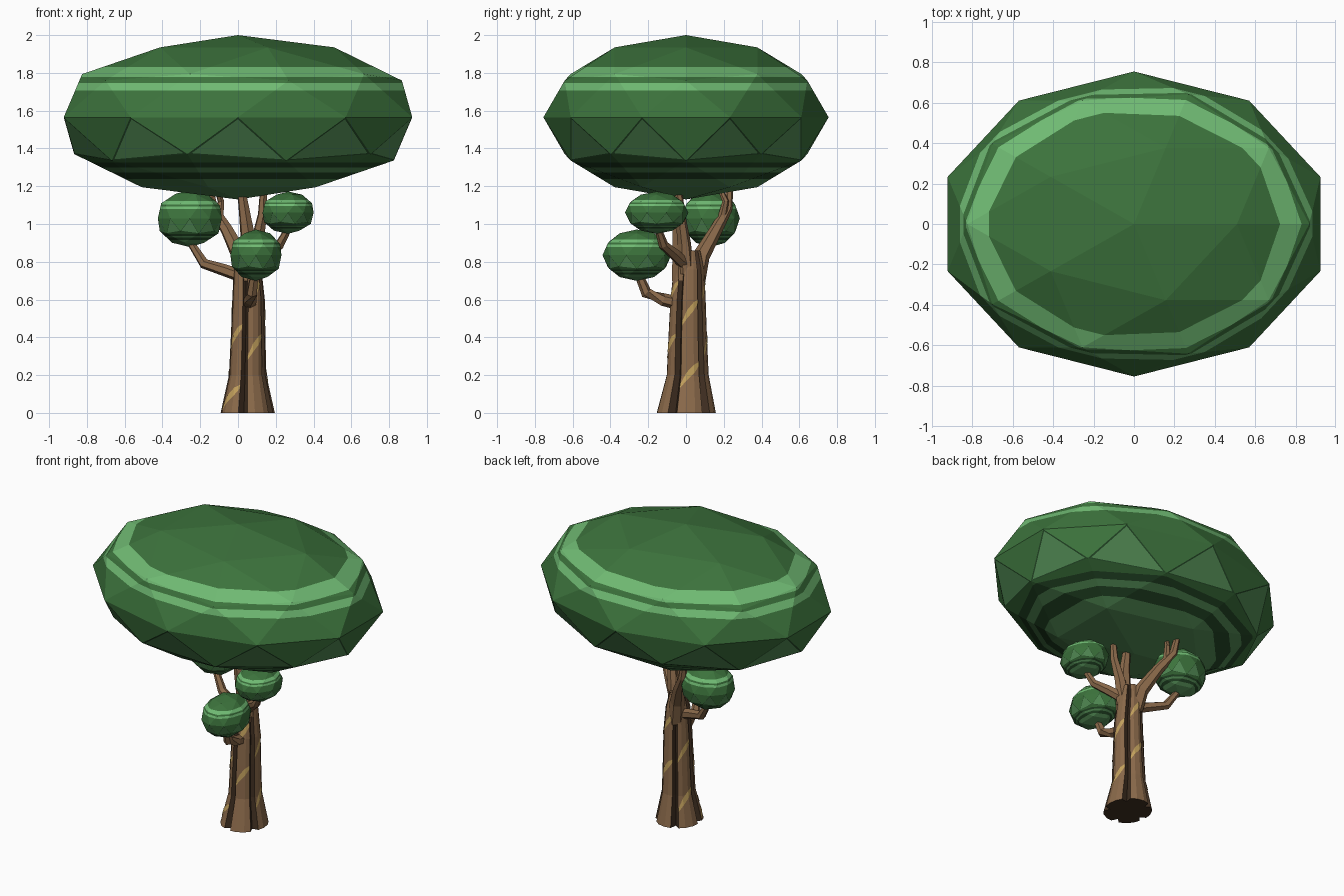
import bpy, bmesh
from math import sin, cos, radians
from mathutils import Vector

if "Cube" in bpy.data.objects:
    bpy.data.objects.remove(bpy.data.objects["Cube"])


def material(name, rgb):
    m = bpy.data.materials.new(name)
    m.diffuse_color = (*rgb, 1)
    m.use_nodes = True
    m.node_tree.nodes["Principled BSDF"].inputs["Base Color"].default_value = m.diffuse_color
    return m


LEAF = material("leaf", (.045, .17, .045))
LIGHT = material("leaf_light", (.16, .49, .17))
DARK = material("leaf_dark", (.018, .065, .02))
MID = material("leaf_mid", (.085, .26, .09))
BARK = material("bark", (.26, .145, .07))
GROOVE = material("bark_dark", (.05, .028, .015))
STRIPE = material("bark_stripe", (.55, .36, .11))


def finish(name, bm, mats, normals=True):
    if normals:
        bmesh.ops.recalc_face_normals(bm, faces=bm.faces)
    me = bpy.data.meshes.new(name)
    bm.to_mesh(me)
    bm.free()
    for m in mats:
        me.materials.append(m)
    ob = bpy.data.objects.new(name, me)
    bpy.context.collection.objects.link(ob)
    return ob


# Leaf clump: squashed icosphere with zigzag triangles and horizontal bands
def clump(name, center, size):
    bpy.ops.mesh.primitive_ico_sphere_add(subdivisions=2, radius=1)
    src = bpy.context.object
    bm = bmesh.new()
    bm.from_mesh(src.data)
    bpy.data.objects.remove(src)
    for f in bm.faces:
        f.material_index = 0
    # triangles hanging from the equator, each with a dark border
    tri = [f for f in bm.faces
           if sum(abs(v.co.z) < .01 for v in f.verts) == 1
           and all(v.co.z < .01 for v in f.verts)]
    rim = bmesh.ops.inset_individual(bm, faces=tri, thickness=.026)["faces"]
    for f in tri:
        f.material_index = 3
    for f in rim:
        f.material_index = 2
    # bands: lower limit, upper limit, material slot
    bands = [(.49, .61, 1), (.42, .49, 0), (.325, .42, 1),
             (-.61, -.55, 2), (-.67, -.61, 3), (-.75, -.67, 2), (-1, -.75, 3)]
    for z in sorted({b[0] for b in bands} | {b[1] for b in bands}):
        if z > -1:
            geom = bm.verts[:] + bm.edges[:] + bm.faces[:]
            bmesh.ops.bisect_plane(bm, geom=geom, dist=1e-5,
                                   plane_co=(0, 0, z), plane_no=(0, 0, 1))
    for f in bm.faces:
        z = f.calc_center_median().z
        for lo, hi, slot in bands:
            if lo < z < hi:
                f.material_index = slot
    for v in bm.verts:
        v.co = Vector(a * b + c for a, b, c in zip(v.co, size, center))
    finish(name, bm, (LEAF, LIGHT, DARK, MID))


clump("canopy", (0, 0, 1.565), (.97, .755, .435))
clump("left_clump", (-.255, .13, 1.03), (.178, .155, .152))
clump("right_clump", (.265, -.155, 1.06), (.142, .168, .112))
clump("front_clump", (.095, -.26, .835), (.142, .182, .136))

# Trunk: five lobes separated by dark grooves, flared at the foot
# rows: z, centre x, centre y, radius x, radius y
ROWS = [(0, .05, 0, .145, .158), (.2, .05, .008, .1, .112),
        (.42, .053, .008, .092, .102), (.6, .055, .01, .087, .094),
        (.76, .05, .015, .074, .082), (.86, .05, .015, .05, .06)]
LOBE = [(10, .98), (26, 1), (46, 1), (62, .98), (72, .74)]
RING = [(radians(k * 72 - 100 + a), r) for k in range(5) for a, r in LOBE]


def on_trunk(i, z, grow=1):
    a, r = RING[i % len(RING)]
    for p, q in zip(ROWS, ROWS[1:]):
        if z <= q[0]:
            break
    t = (z - p[0]) / (q[0] - p[0])
    cx, cy, rx, ry = (p[k] + (q[k] - p[k]) * t for k in range(1, 5))
    return Vector((cx + rx * r * grow * cos(a), cy + ry * r * grow * sin(a), z))


bm = bmesh.new()
n = len(RING)
rings = [[bm.verts.new(on_trunk(i, row[0])) for i in range(n)] for row in ROWS]
for lo, hi in zip(rings, rings[1:]):
    for i in range(n):
        j = (i + 1) % n
        f = bm.faces.new((lo[i], lo[j], hi[j], hi[i]))
        f.material_index = int(i % 5 in (3, 4))
bm.faces.new(rings[0]).material_index = 1
bm.faces.new(rings[-1])
finish("trunk", bm, (BARK, GROOVE))

# Slanted pale bark streaks lying on the trunk lobes
bm = bmesh.new()
for lobe, z0 in [(0, .28), (1, .13), (1, .46), (2, .3), (3, .1), (3, .42),
                 (4, .01), (4, .33), (0, .56), (2, .6)]:
    low, high = [], []
    for k in range(4):
        z = z0 + .04 * k
        i = lobe * 5 + k
        low.append(bm.verts.new(on_trunk(i, z, 1.02)))
        high.append(bm.verts.new(on_trunk(i, z + (.02 if k in (0, 3) else .045), 1.02)))
    for k in range(3):
        bm.faces.new((low[k], low[k + 1], high[k + 1], high[k]))
finish("bark_streaks", bm, (STRIPE,), normals=False)


# Branches: tapered six-sided tubes with bends
def branch(name, points, sides=6):
    bm = bmesh.new()
    pts = [Vector(p[:3]) for p in points]
    rings = []
    for k, p in enumerate(pts):
        d = pts[min(k + 1, len(pts) - 1)] - pts[max(k - 1, 0)]
        d.normalize()
        u = d.cross(Vector((.35, .94, 0)) if abs(d.y) < .8 else Vector((1, 0, 0)))
        u.normalize()
        w = d.cross(u)
        rings.append([bm.verts.new(p + points[k][3] * (u * cos(radians(360 * s / sides))
                                                       + w * sin(radians(360 * s / sides))))
                      for s in range(sides)])
    for lo, hi in zip(rings, rings[1:]):
        for i in range(sides):
            j = (i + 1) % sides
            bm.faces.new((lo[i], lo[j], hi[j], hi[i]))
    bm.faces.new(rings[0])
    bm.faces.new(rings[-1])
    finish(name, bm, (BARK,))


branch("back_stem", [(.04, .05, .68, .05), (.01, .08, .83, .046), (-.06, .16, .97, .034),
                     (-.13, .22, 1.08, .026), (-.155, .235, 1.22, .017)])
branch("back_stem_fork", [(-.1, .19, 1.03, .024), (-.09, .21, 1.12, .018),
                          (-.12, .17, 1.21, .012)])
branch("middle_stem", [(.06, -.02, .7, .056), (.06, -.025, .88, .046),
                       (.04, -.04, 1.02, .034), (.015, -.045, 1.2, .022)])
branch("right_stem", [(.08, 0, .74, .046), (.1, -.01, .9, .036),
                      (.13, -.03, 1.05, .026), (.135, -.04, 1.2, .018)])
branch("left_limb", [(.03, .02, .72, .034), (-.07, .05, .755, .032),
                     (-.18, .09, .79, .028), (-.25, .12, .9, .02)])
branch("right_limb", [(.08, 0, .78, .034), (.15, -.06, .84, .032),
                      (.22, -.12, .89, .026), (.27, -.15, .98, .018)])
branch("front_limb", [(.06, -.04, .58, .036), (.068, -.12, .6, .034),
                      (.075, -.21, .635, .03), (.085, -.25, .73, .022)])
